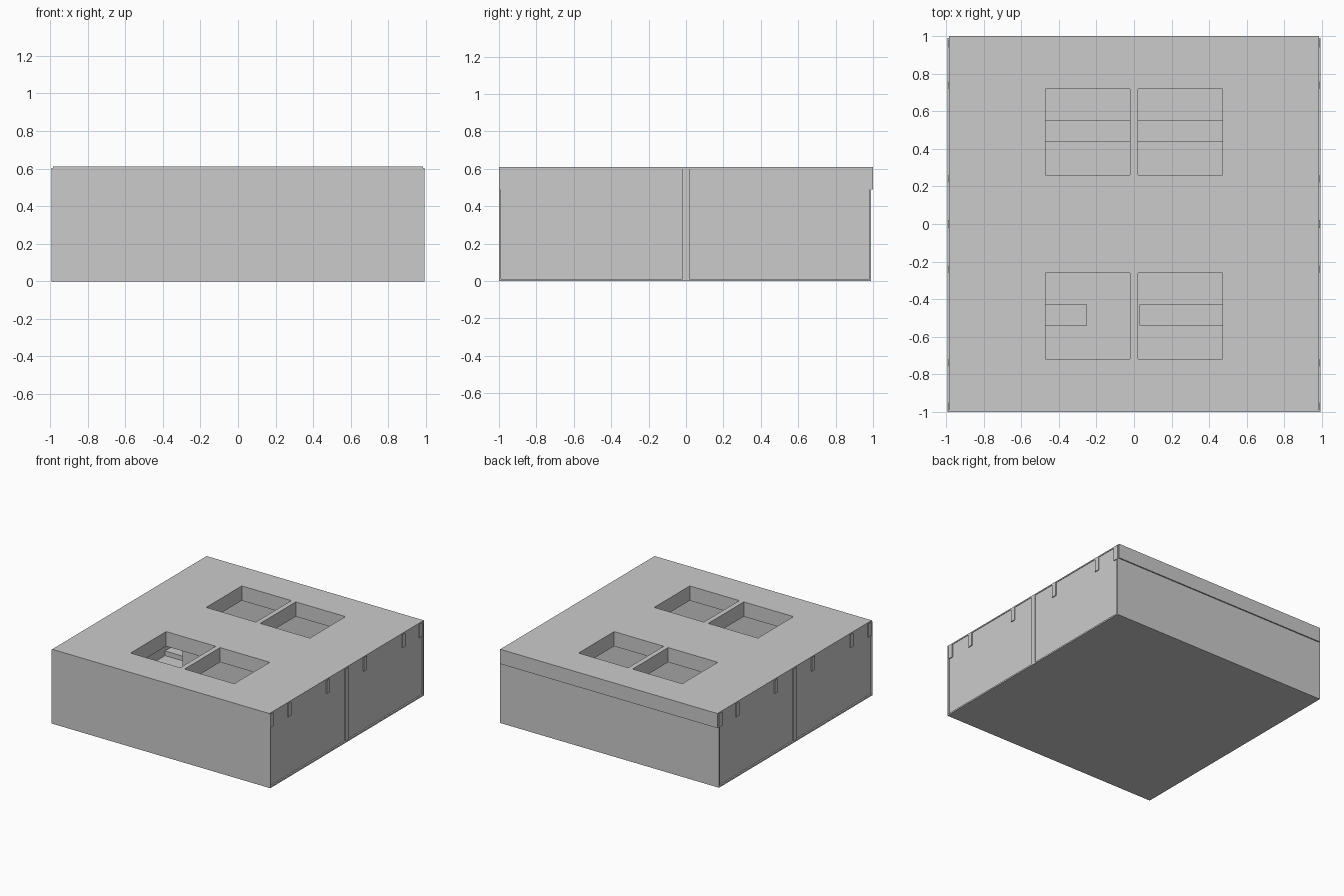
import bpy, bmesh

if "Cube" in bpy.data.objects:
    bpy.data.objects.remove(bpy.data.objects["Cube"])


def box(name, x0, x1, y0, y1, z0, z1):
    bm = bmesh.new()
    bmesh.ops.create_cube(bm, size=1)
    for v in bm.verts:
        v.co.x = x1 if v.co.x > 0 else x0
        v.co.y = y1 if v.co.y > 0 else y0
        v.co.z = z1 if v.co.z > 0 else z0
    return finish(name, bm)


def finish(name, bm):
    bmesh.ops.recalc_face_normals(bm, faces=bm.faces)
    me = bpy.data.meshes.new(name)
    bm.to_mesh(me)
    bm.free()
    ob = bpy.data.objects.new(name, me)
    bpy.context.collection.objects.link(ob)
    return ob


# roof sheet with four rectangular openings
xs = [-0.985, -0.47, -0.02, 0.02, 0.47, 0.985]
ys = [-1.0, -0.72, -0.26, 0.26, 0.72, 1.0]
bm = bmesh.new()
grid = [[bm.verts.new((x, y, 0.61)) for y in ys] for x in xs]
for i in range(5):
    for j in range(5):
        if i in (1, 3) and j in (1, 3):
            continue
        bm.faces.new((grid[i][j], grid[i + 1][j], grid[i + 1][j + 1], grid[i][j + 1]))
geo = bmesh.ops.extrude_face_region(bm, geom=bm.faces[:])
for v in geo["geom"]:
    if isinstance(v, bmesh.types.BMVert):
        v.co.z = 0.60
finish("roof_sheet", bm)

# outer sheets
box("floor_sheet", -0.993, 0.993, -0.99, 0.99, 0, 0.012)
box("front_sheet", -0.993, 0.993, -1.0, -0.99, 0, 0.603)
box("back_sheet", -0.993, 0.993, 0.98, 0.99, 0.012, 0.60)
box("back_fascia", -0.985, 0.985, 0.99, 1.0, 0.49, 0.60)
for s, side in ((-1, "left"), (1, "right")):
    a, b = sorted((s * 0.97, s * 0.981))
    box(side + "_sheet", a, b, -0.99, 0.98, 0.012, 0.60)

# middle wall with a passage on the left
box("middle_wall", -0.49, 0.99, -0.02, 0.02, 0.012, 0.60)
box("middle_wall_end", -0.99, -0.90, -0.02, 0.02, 0.012, 0.60)
box("middle_wall_header", -0.90, -0.49, -0.02, 0.02, 0.49, 0.60)

# roof beams, with short trimmers framing the openings
for n, y in enumerate((-0.97, -0.74, -0.24, 0.24, 0.74, 0.96)):
    box(f"roof_beam_{n}", -0.988, 0.988, y - 0.02, y + 0.02, 0.49, 0.60)
for s in (-1, 1):
    for x in (-0.49, 0, 0.49):
        a, b = sorted((s * 0.26, s * 0.72))
        box("opening_trimmer", x - 0.02, x + 0.02, a, b, 0.49, 0.60)

# flat boards lying on the floor, the front one split by a gap
box("back_floor_board", -0.97, 0.97, 0.44, 0.55, 0.012, 0.05)
box("front_floor_board_left", -0.97, -0.25, -0.54, -0.43, 0.012, 0.05)
box("front_floor_board_right", 0.03, 0.97, -0.54, -0.43, 0.012, 0.05)
